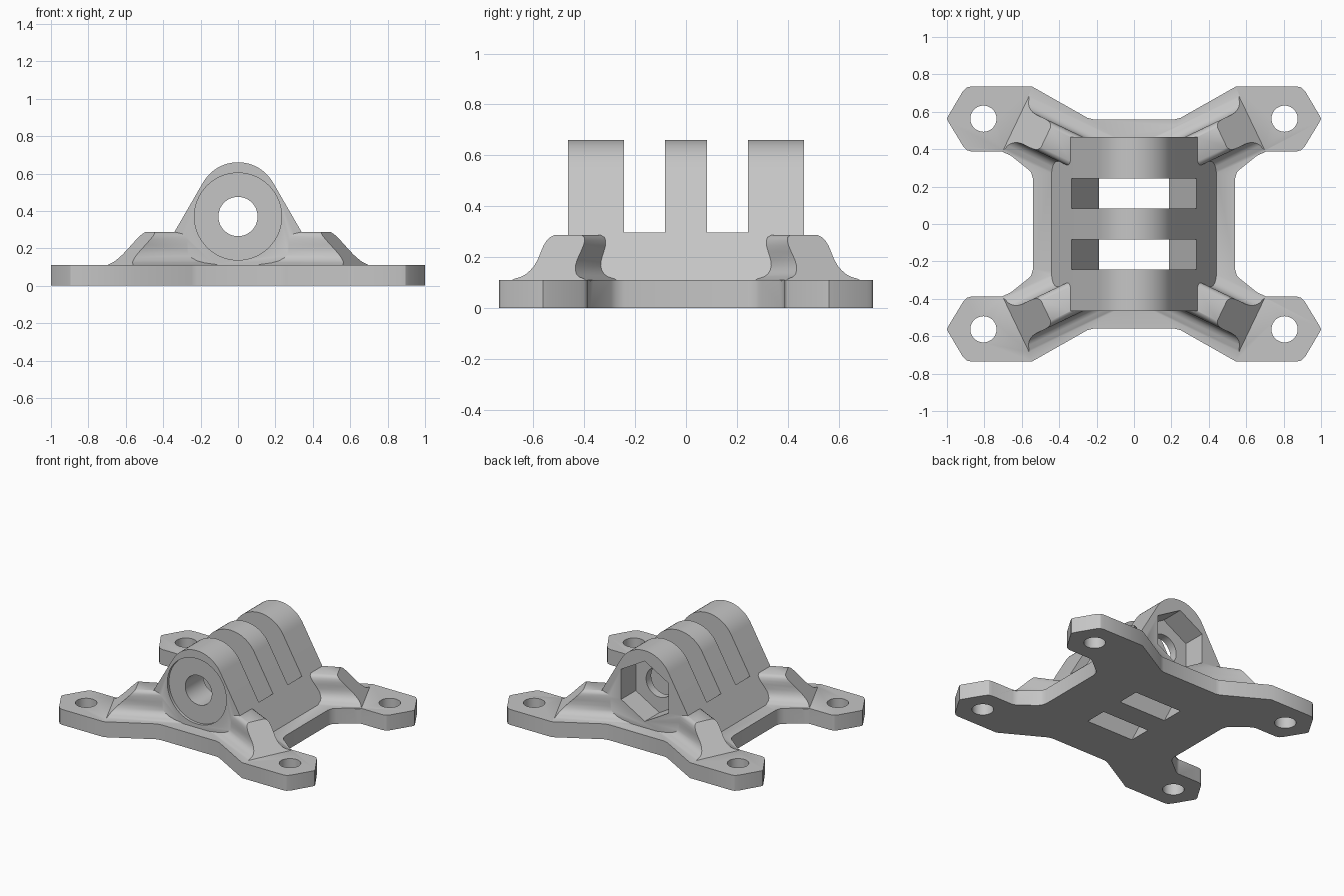
import bpy, bmesh, math
from mathutils import Vector

if "Cube" in bpy.data.objects:
    bpy.data.objects.remove(bpy.data.objects["Cube"], do_unlink=True)

grey = bpy.data.materials.new("plain_grey")
grey.use_nodes = True
COLOUR = (0.56, 0.56, 0.56, 1)
grey.diffuse_color = COLOUR
grey.node_tree.nodes["Principled BSDF"].inputs["Base Color"].default_value = COLOUR

AXIS_Z = 0.37    # height of the bolt axis
PLATE = 0.11     # plate thickness


def loft(name, start, end):
    """Solid between two matching closed loops of points."""
    bm = bmesh.new()
    a = [bm.verts.new(p) for p in start]
    b = [bm.verts.new(p) for p in end]
    bm.faces.new(a)
    bm.faces.new(b)
    for i in range(len(a)):
        j = (i + 1) % len(a)
        bm.faces.new((a[i], a[j], b[j], b[i]))
    bmesh.ops.recalc_face_normals(bm, faces=bm.faces)
    mesh = bpy.data.meshes.new(name)
    bm.to_mesh(mesh)
    bm.free()
    mesh.materials.append(grey)
    obj = bpy.data.objects.new(name, mesh)
    bpy.context.collection.objects.link(obj)
    return obj


def prism_y(name, pts, y0, y1):
    return loft(name, [(x, y0, z) for x, z in pts], [(x, y1, z) for x, z in pts])


def prism_z(name, pts, z0, z1):
    return loft(name, [(x, y, z0) for x, y in pts], [(x, y, z1) for x, y in pts])


def ring(cx, cy, r, n, turn=0.0):
    return [(cx + r * math.cos(turn + math.tau * i / n),
             cy + r * math.sin(turn + math.tau * i / n)) for i in range(n)]


def combine(target, tool, operation):
    """Boolean the tool into the target, then discard the tool."""
    mod = target.modifiers.new(operation, "BOOLEAN")
    mod.operation = operation
    mod.solver = "EXACT"
    mod.object = tool
    bpy.context.view_layer.objects.active = target
    bpy.ops.object.modifier_apply(modifier=mod.name)
    bpy.data.objects.remove(tool, do_unlink=True)


# Base plate with four eared corners
quarter = [(0.54, 0.24), (0.55, 0.275), (0.57, 0.295), (0.67, 0.375), (0.7, 0.388),
           (0.87, 0.388), (0.895, 0.395), (0.913, 0.415), (0.992, 0.545), (1, 0.563),
           (0.992, 0.58), (0.915, 0.71), (0.895, 0.73), (0.87, 0.735), (0.545, 0.735),
           (0.25, 0.568), (0.22, 0.56)]
outline = quarter + [(-x, y) for x, y in reversed(quarter)]
outline += [(-x, -y) for x, y in outline]
bracket = prism_z("mount_bracket", outline, 0, PLATE)

# Clevis body: rounded top with sides tangent at sixty degrees
R = 0.216
CROWN_Z = 0.66 - R
arc = [(R * math.cos(math.radians(a)), CROWN_Z + R * math.sin(math.radians(a)))
       for a in range(30, 151, 5)]
foot = arc[0][0] + (arc[0][1] - 0.05) / math.sqrt(3)
body = prism_y("clevis_body", [(foot, 0.05)] + arc + [(-foot, 0.05)], -0.465, 0.465)
combine(bracket, body, "UNION")

# Flared ridges running out to the corners, with sloped ends
half = [(0.17, 0.105), (0.15, 0.115), (0.127, 0.122), (0.11, 0.133), (0.098, 0.148),
        (0.09, 0.165), (0.086, 0.19), (0.087, 0.22), (0.087, 0.245), (0.083, 0.265),
        (0.075, 0.278), (0.06, 0.286)]
section = half + [(-s, z) for s, z in reversed(half)]
along = Vector((0.9, 0.43)).normalized()
across = Vector((-along.y, along.x))
tip = Vector((0.63, 0.54))


def ridge_point(s, t, z, sx, sy):
    p = tip + along * t + across * s
    return (p.x * sx, p.y * sy, z)


for sx in (1, -1):
    for sy in (1, -1):
        inner = [ridge_point(s, -0.55, z, sx, sy) for s, z in section]
        outer = [ridge_point(s, PLATE - z, z, sx, sy) for s, z in section]
        combine(bracket, loft("ridge", inner, outer), "UNION")

# Two tapered slots that split the clevis into three lugs
slot = [(0.182, -0.01), (0.336, 0.3), (0.36, 0.8)]
slot += [(-x, z) for x, z in reversed(slot)]
for side in (1, -1):
    combine(bracket, prism_y("slot_cutter", slot, side * 0.083, side * 0.243), "DIFFERENCE")

# Bolt bore, washer recess in front and hexagonal nut pocket behind
cuts = [(ring(0, AXIS_Z, 0.105, 48), -0.6, 0.6),
        (ring(0, AXIS_Z, 0.233, 64), -0.6, -0.445),
        (ring(0, AXIS_Z, 0.215, 6, math.pi / 6), 0.3, 0.6)]
for pts, y0, y1 in cuts:
    combine(bracket, prism_y("bore_cutter", pts, y0, y1), "DIFFERENCE")

# Screw holes in the ears
for sx in (1, -1):
    for sy in (1, -1):
        hole = prism_z("hole_cutter", ring(sx * 0.805, sy * 0.563, 0.07, 40), -0.1, 0.3)
        combine(bracket, hole, "DIFFERENCE")

# Smooth rounded surfaces, sharp edges kept
bpy.ops.object.select_all(action="DESELECT")
bracket.select_set(True)
bpy.context.view_layer.objects.active = bracket
bpy.ops.object.shade_smooth_by_angle(angle=math.radians(32))
